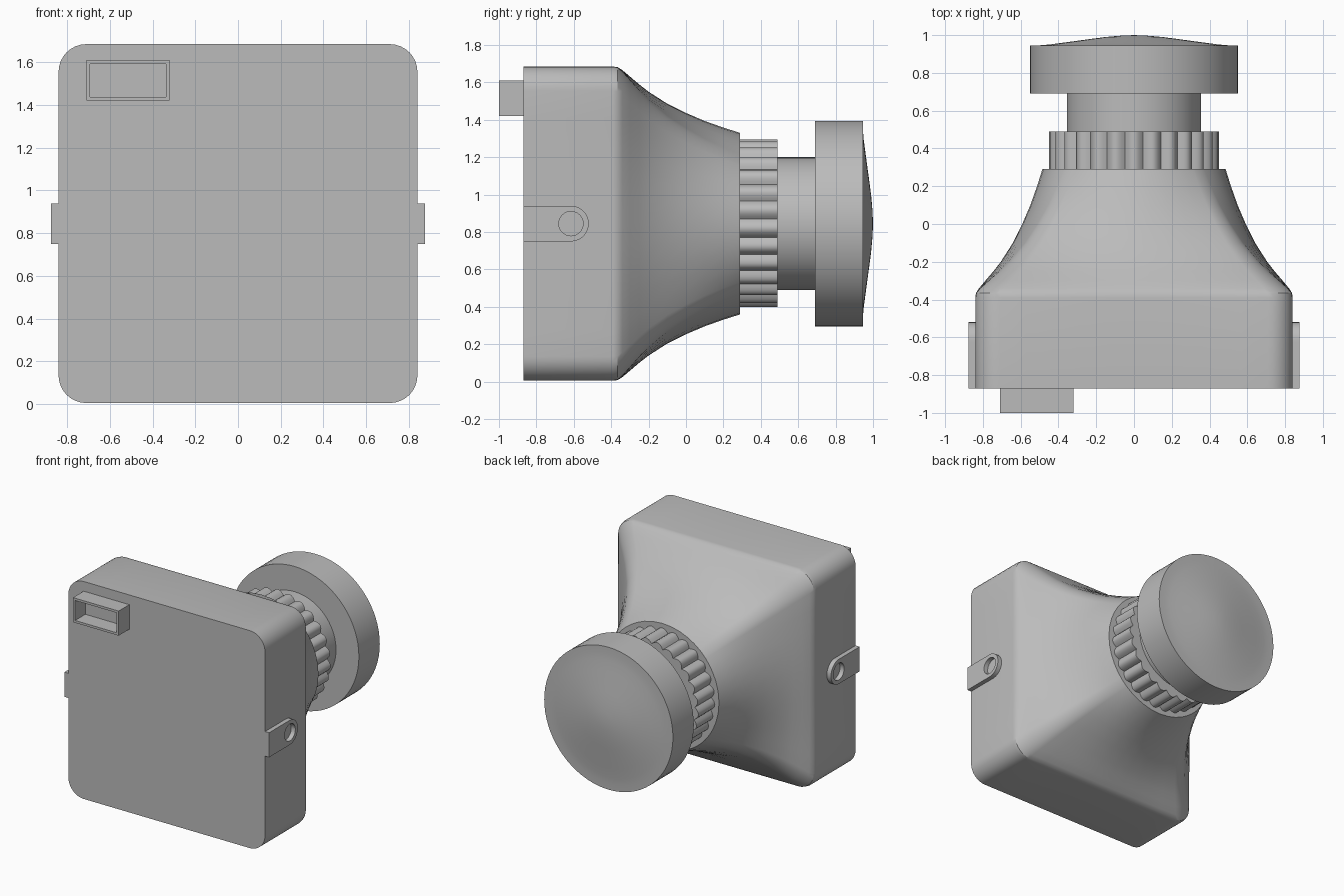
import bpy, bmesh
from math import sin, cos, pi, radians, hypot, atan2
from mathutils import Vector

if "Cube" in bpy.data.objects:
    bpy.data.objects.remove(bpy.data.objects["Cube"], do_unlink=True)

GREY = (0.5, 0.5, 0.5, 1)
mat = bpy.data.materials.new("plain_grey")
mat.use_nodes = True
mat.diffuse_color = GREY
mat.node_tree.nodes["Principled BSDF"].inputs["Base Color"].default_value = GREY

MID = 0.845  # height of the lens axis


def loft(name, rings, cap_start=True, cap_end=True):
    """Skin a list of equally long point rings."""
    bm = bmesh.new()
    rows = [[bm.verts.new(p) for p in ring] for ring in rings]
    n = len(rows[0])
    for a, b in zip(rows, rows[1:]):
        for i in range(n):
            j = (i + 1) % n
            bm.faces.new((a[i], a[j], b[j], b[i]))
    if cap_start:
        bm.faces.new(rows[0])
    if cap_end:
        bm.faces.new(rows[-1])
    bmesh.ops.remove_doubles(bm, verts=bm.verts, dist=1e-5)
    bmesh.ops.recalc_face_normals(bm, faces=bm.faces)
    mesh = bpy.data.meshes.new(name)
    bm.to_mesh(mesh)
    bm.free()
    mesh.materials.append(mat)
    ob = bpy.data.objects.new(name, mesh)
    bpy.context.collection.objects.link(ob)
    bpy.ops.object.select_all(action='DESELECT')
    ob.select_set(True)
    bpy.context.view_layer.objects.active = ob
    bpy.ops.object.shade_smooth_by_angle(angle=radians(30))
    return ob


def circle(r, y, n=72):
    return [(r * cos(2 * pi * i / n), y, MID + r * sin(2 * pi * i / n)) for i in range(n)]


def turned(name, profile, **caps):
    return loft(name, [circle(r, y) for r, y in profile], **caps)


# Housing: a rounded square that flows into a round neck
def rounded_square(half, r, arc=8, side=10):
    pts = []
    c = half - r
    for q in range(4):
        turn = q * pi / 2
        local = [(half, -c + 2 * c * k / side) for k in range(side)]
        local += [(c + r * cos(a), c + r * sin(a))
                  for a in (pi / 2 * k / arc for k in range(arc))]
        pts += [(u * cos(turn) - v * sin(turn), u * sin(turn) + v * cos(turn)) for u, v in local]
    return pts


square = rounded_square(0.84, 0.13)
NECK = 0.485
flow = [(-0.87, 0), (-0.39, 0), (-0.365, 0.01), (-0.34, 0.055), (-0.3, 0.15),
        (-0.25, 0.27), (-0.2, 0.38), (-0.1, 0.56), (0, 0.70), (0.1, 0.82),
        (0.2, 0.92), (0.29, 1)]
rings = []
for y, s in flow:
    ring = []
    for u, v in square:
        k = 1 - s + s * NECK / hypot(u, v)
        ring.append((u * k, y, MID + v * k))
    rings.append(ring)
loft("housing", rings)

# Fluted focus ring
LOBES, STEPS = 27, 8


def fluted(y):
    pts = []
    for i in range(LOBES * STEPS):
        a = -pi / 2 + 2 * pi * i / (LOBES * STEPS)
        r = 0.42 + 0.03 * sin(pi * (i % STEPS) / STEPS)
        pts.append((r * cos(a), y, MID + r * sin(a)))
    return pts


loft("focus_ring", [fluted(0.29), fluted(0.49)])

# Lens barrel and domed lens head
turned("lens_barrel", [(0.355, 0.48), (0.355, 0.70)])
turned("lens_head", [(0.0, 0.69), (0.55, 0.69), (0.55, 0.945), (0.5, 0.946), (0.45, 0.95),
                     (0.375, 0.96), (0.3, 0.97), (0.22, 0.981), (0.15, 0.99),
                     (0.07, 0.997), (0.0, 1.0)], cap_start=False, cap_end=False)


# Open socket on the flat face
def rect(inset, y):
    x0, x1, z0, z1 = -0.71 + inset, -0.32 - inset, 1.42 + inset, 1.61 - inset
    return [(x0, y, z0), (x1, y, z0), (x1, y, z1), (x0, y, z1)]


loft("socket", [rect(0, -0.87), rect(0, -1.0), rect(0.018, -1.0), rect(0.018, -0.875)])

# Side lugs with a round hole
LUG_R, HOLE_R, LUG_LEN, LUG_Y = 0.095, 0.065, 0.255, -0.615
corner = atan2(LUG_R, -LUG_LEN)
angles = sorted([radians(a) for a in range(-90, 270, 6)] + [corner, 2 * pi - corner])


def lug_outline(x):
    pts = []
    for a in angles:
        c, s = cos(a), sin(a)
        k = LUG_R
        if c < -1e-6:
            k = min(LUG_LEN / -c, LUG_R / max(abs(s), 1e-6))
        pts.append((x, LUG_Y + k * c, MID + k * s))
    return pts


def lug_hole(x):
    return [(x, LUG_Y + HOLE_R * cos(a), MID + HOLE_R * sin(a)) for a in angles]


for side, name in ((1, "left_lug"), (-1, "right_lug")):
    near, far = side * 0.838, side * 0.875
    loft(name, [lug_hole(near), lug_hole(far), lug_outline(far), lug_outline(near)],
         cap_start=False, cap_end=False)
